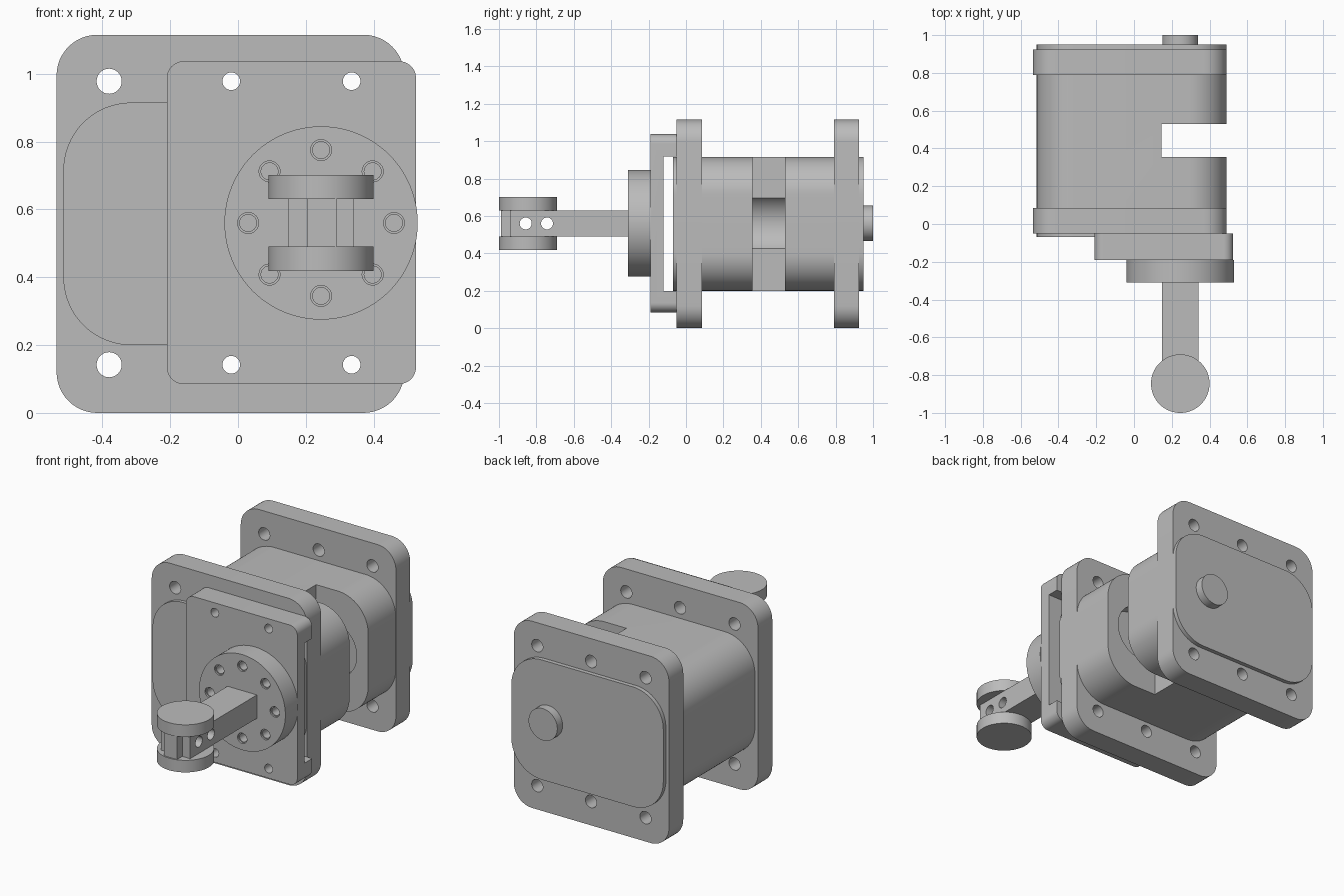
import bpy, bmesh, math

old = bpy.data.objects.get("Cube")
if old:
    bpy.data.objects.remove(old, do_unlink=True)

steel = bpy.data.materials.new("plain_grey")
steel.use_nodes = True
GREY = (0.5, 0.5, 0.5, 1)
steel.diffuse_color = GREY
steel.node_tree.nodes["Principled BSDF"].inputs["Base Color"].default_value = GREY

AXIS_X, AXIS_Z = 0.245, 0.56      # shaft axis, running along y


def circle(cx, cy, r, n=48):
    return [(cx + r * math.cos(2 * math.pi * i / n), cy + r * math.sin(2 * math.pi * i / n))
            for i in range(n)]


def rounded(u0, u1, v0, v1, r=0.0, n=12):
    """Rectangle outline with rounded corners."""
    if r == 0:
        return [(u0, v0), (u1, v0), (u1, v1), (u0, v1)]
    corners = [(u1 - r, v1 - r), (u0 + r, v1 - r), (u0 + r, v0 + r), (u1 - r, v0 + r)]
    return [(cu + r * math.cos(math.pi / 2 * (k + i / n)), cv + r * math.sin(math.pi / 2 * (k + i / n)))
            for k, (cu, cv) in enumerate(corners) for i in range(n + 1)]


def prism(name, outlines, lo, hi, axis="y"):
    """Extrude one or more separate outlines along an axis."""
    place = {"x": lambda u, v, h: (h, u, v),
             "y": lambda u, v, h: (u, h, v),
             "z": lambda u, v, h: (u, v, h)}[axis]
    bm = bmesh.new()
    for pts in outlines:
        a = [bm.verts.new(place(u, v, lo)) for u, v in pts]
        b = [bm.verts.new(place(u, v, hi)) for u, v in pts]
        bm.faces.new(a)
        bm.faces.new(b)
        for i in range(len(pts)):
            j = (i + 1) % len(pts)
            bm.faces.new((a[i], a[j], b[j], b[i]))
    bmesh.ops.recalc_face_normals(bm, faces=bm.faces)
    mesh = bpy.data.meshes.new(name)
    bm.to_mesh(mesh)
    bm.free()
    mesh.materials.append(steel)
    ob = bpy.data.objects.new(name, mesh)
    bpy.context.collection.objects.link(ob)
    return ob


def activate(ob):
    bpy.ops.object.select_all(action="DESELECT")
    ob.select_set(True)
    bpy.context.view_layer.objects.active = ob


def cut(ob, *cutters):
    for c in cutters:
        c.hide_render = True
        mod = ob.modifiers.new("cut", "BOOLEAN")
        mod.operation, mod.solver, mod.object = "DIFFERENCE", "EXACT", c
        activate(ob)
        bpy.ops.object.modifier_apply(modifier=mod.name)
        bpy.data.objects.remove(c, do_unlink=True)


parts = []

# Main body with the side slot and the bore that opens into it
body = prism("body", [rounded(-0.515, 0.489, 0.2, 0.915, 0.2, 20)], -0.07, 0.95)
cut(body,
    prism("slot_cutter", [rounded(0.145, 0.7, 0.0, 1.2)], 0.355, 0.53),
    prism("bore_cutter", [circle(AXIS_X, AXIS_Z, 0.168, 64)], 0.27, 0.61))
parts.append(body)

# Two square flanges with six bolt holes each
bolt_spots = [(x, z) for x in (-0.38, -0.02, 0.335) for z in (0.142, 0.978)]
for name, y0, y1 in (("front_flange", -0.05, 0.085), ("back_flange", 0.79, 0.925)):
    flange = prism(name, [rounded(-0.535, 0.49, 0.0, 1.115, 0.12)], y0, y1)
    cut(flange, prism("bolt_cutter", [circle(x, z, 0.037, 32) for x, z in bolt_spots],
                      y0 - 0.1, y1 + 0.1))
    parts.append(flange)

# Bracket plate standing off the front flange on a top and a bottom foot
bracket = prism("bracket_plate", [rounded(-0.21, 0.525, 0.085, 1.037, 0.05)], -0.19, -0.05)
cut(bracket,
    prism("channel_cutter", [rounded(-0.4, 0.7, 0.2, 0.917)], -0.12, 0.0),
    prism("bolt_cutter", [circle(x, z, 0.026, 32) for x, z in bolt_spots if x > -0.3], -0.3, 0.1))
parts.append(bracket)

# Round coupling disc with a ring of blind screw holes
disc = prism("coupling_disc", [circle(AXIS_X, AXIS_Z, 0.285, 96)], -0.31, -0.19)
ring = circle(AXIS_X, AXIS_Z, 0.215, 8)
cut(disc,
    prism("screw_cutter", [circle(x, z, 0.025, 24) for x, z in ring], -0.4, -0.23),
    prism("rim_cutter", [circle(x, z, 0.031, 24) for x, z in ring], -0.4, -0.3))
parts.append(disc)

# Arm and its end post, cross-drilled by two pin holes
arm = prism("arm", [rounded(0.148, 0.342, 0.49, 0.63)], -0.94, -0.3)
post = prism("end_post", [rounded(0.205, 0.29, 0.48, 0.64)], -0.99, -0.9)
cut(arm, prism("pin_cutter", [circle(y, AXIS_Z, 0.032, 32) for y in (-0.857, -0.743)], 0.0, 0.5, "x"))
parts += [arm, post]

# Round end caps above and below the arm
for name, z0, z1 in (("lower_end_cap", 0.418, 0.49), ("upper_end_cap", 0.63, 0.702)):
    parts.append(prism(name, [circle(AXIS_X, -0.845, 0.155, 64)], z0, z1, "z"))

# Shaft stub on the back
parts.append(prism("back_shaft_stub", [circle(AXIS_X, AXIS_Z, 0.095)], 0.94, 1.0))

for ob in parts:
    activate(ob)
    bpy.ops.object.shade_smooth_by_angle(angle=math.radians(30))
